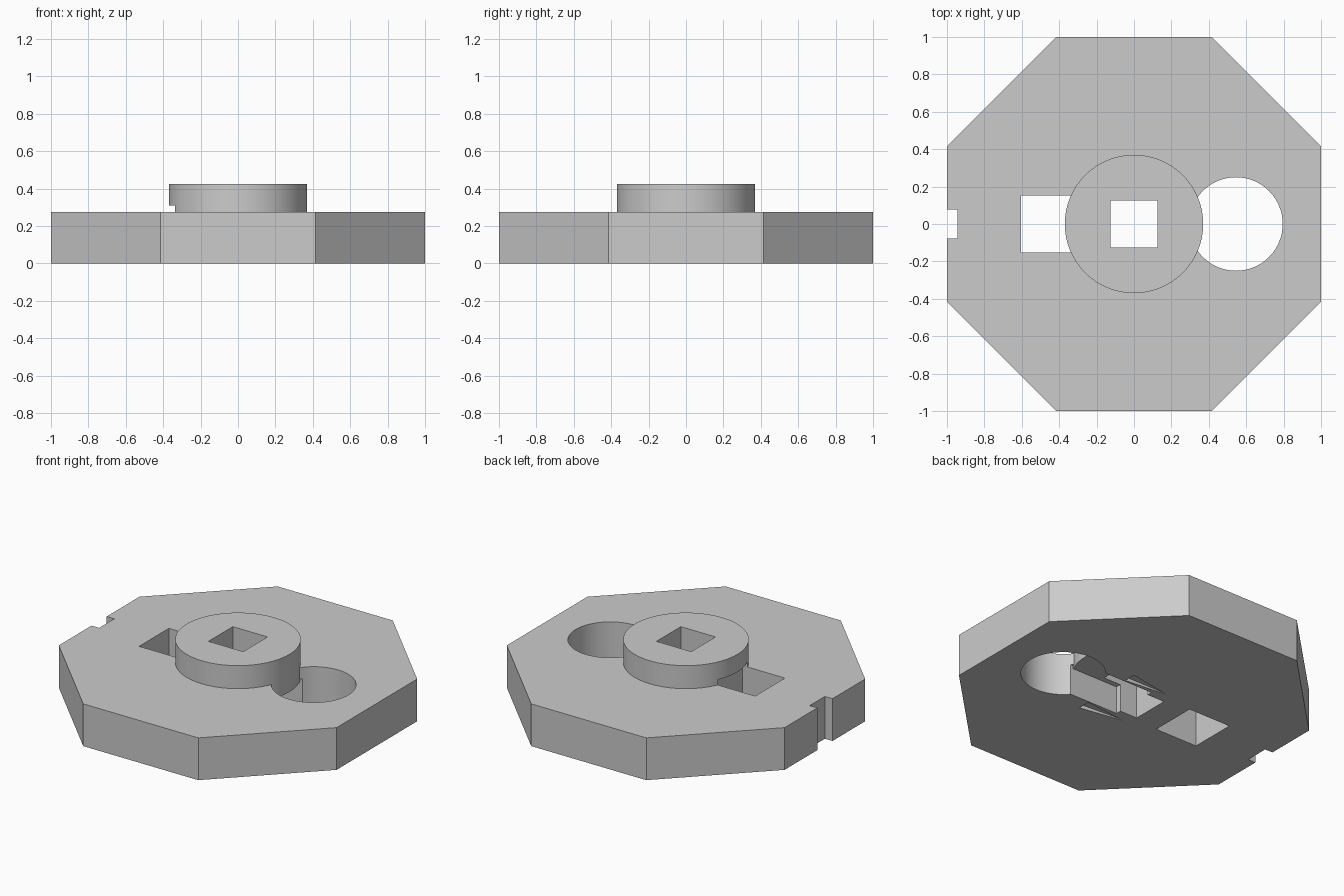
import bpy, bmesh, math

default = bpy.data.objects.get("Cube")
if default:
    bpy.data.objects.remove(default, do_unlink=True)

PLATE_TOP = 0.275
HUB_BOTTOM, HUB_TOP = 0.18, 0.425

grey = bpy.data.materials.new("light_grey")
grey.use_nodes = True
colour = (0.6, 0.6, 0.6, 1)
grey.diffuse_color = colour
grey.node_tree.nodes["Principled BSDF"].inputs["Base Color"].default_value = colour


def prism(name, outline, z0, z1):
    """Extrude a flat outline between two heights."""
    bm = bmesh.new()
    face = bm.faces.new([bm.verts.new((x, y, z0)) for x, y in outline])
    bmesh.ops.extrude_face_region(bm, geom=[face])
    for v in bm.verts:
        v.co.z = z0
    top = [v for v in bm.verts if v not in face.verts]
    for v in top:
        v.co.z = z1
    bmesh.ops.recalc_face_normals(bm, faces=bm.faces)
    mesh = bpy.data.meshes.new(name)
    bm.to_mesh(mesh)
    bm.free()
    mesh.materials.append(grey)
    obj = bpy.data.objects.new(name, mesh)
    bpy.context.collection.objects.link(obj)
    return obj


def rect(x0, x1, half):
    return [(x0, -half), (x1, -half), (x1, half), (x0, half)]


def polygon(cx, radius, sides, turn=0.0):
    angles = [turn + math.tau * i / sides for i in range(sides)]
    return [(cx + radius * math.cos(a), radius * math.sin(a)) for a in angles]


def combine(target, other, operation):
    """Apply a boolean and discard the helper."""
    mod = target.modifiers.new(operation, "BOOLEAN")
    mod.operation, mod.object, mod.solver = operation, other, "EXACT"
    bpy.context.view_layer.update()
    graph = bpy.context.evaluated_depsgraph_get()
    result = bpy.data.meshes.new_from_object(target.evaluated_get(graph))
    target.modifiers.clear()
    target.data = result
    bpy.data.objects.remove(other, do_unlink=True)


# Octagonal plate with the round entry hole and underside slot
plate = prism("base_plate", polygon(0, 1 / math.cos(math.pi / 8), 8, math.pi / 8), 0, PLATE_TOP)
combine(plate, prism("round_cutter", polygon(0.545, 0.25, 64), -0.1, 0.5), "DIFFERENCE")
combine(plate, prism("slot_cutter", rect(0, 0.5, 0.16), -0.1, 0.2), "DIFFERENCE")

# Raised hub, reaching down to the slot ceiling
combine(plate, prism("hub", polygon(0, 0.37, 96), HUB_BOTTOM, HUB_TOP), "UNION")

# Centre square, side pocket that undercuts the hub, and edge notch
cuts = (("centre_cutter", rect(-0.125, 0.125, 0.125), 0.6),
        ("pocket_cutter", rect(-0.605, -0.3, 0.153), 0.31),
        ("notch_cutter", rect(-1.1, -0.945, 0.078), 0.6))
for name, outline, top in cuts:
    combine(plate, prism(name, outline, -0.1, top), "DIFFERENCE")

# Tapered shallow ramps beside the slot
for side in (-1, 1):
    outline = [(-0.08, side * 0.2), (0.21, side * 0.25), (0.21, side * 0.17)]
    ramp = prism("ramp_cutter", outline, -0.02, 0.025)
    for v in ramp.data.vertices:
        if v.co.z > 0 and v.co.x < 0:
            v.co.z = 0.004
    combine(plate, ramp, "DIFFERENCE")

plate.name = "locking_plate"
bpy.ops.object.select_all(action="DESELECT")
plate.select_set(True)
bpy.context.view_layer.objects.active = plate
bpy.ops.object.shade_smooth_by_angle(angle=math.radians(30))
